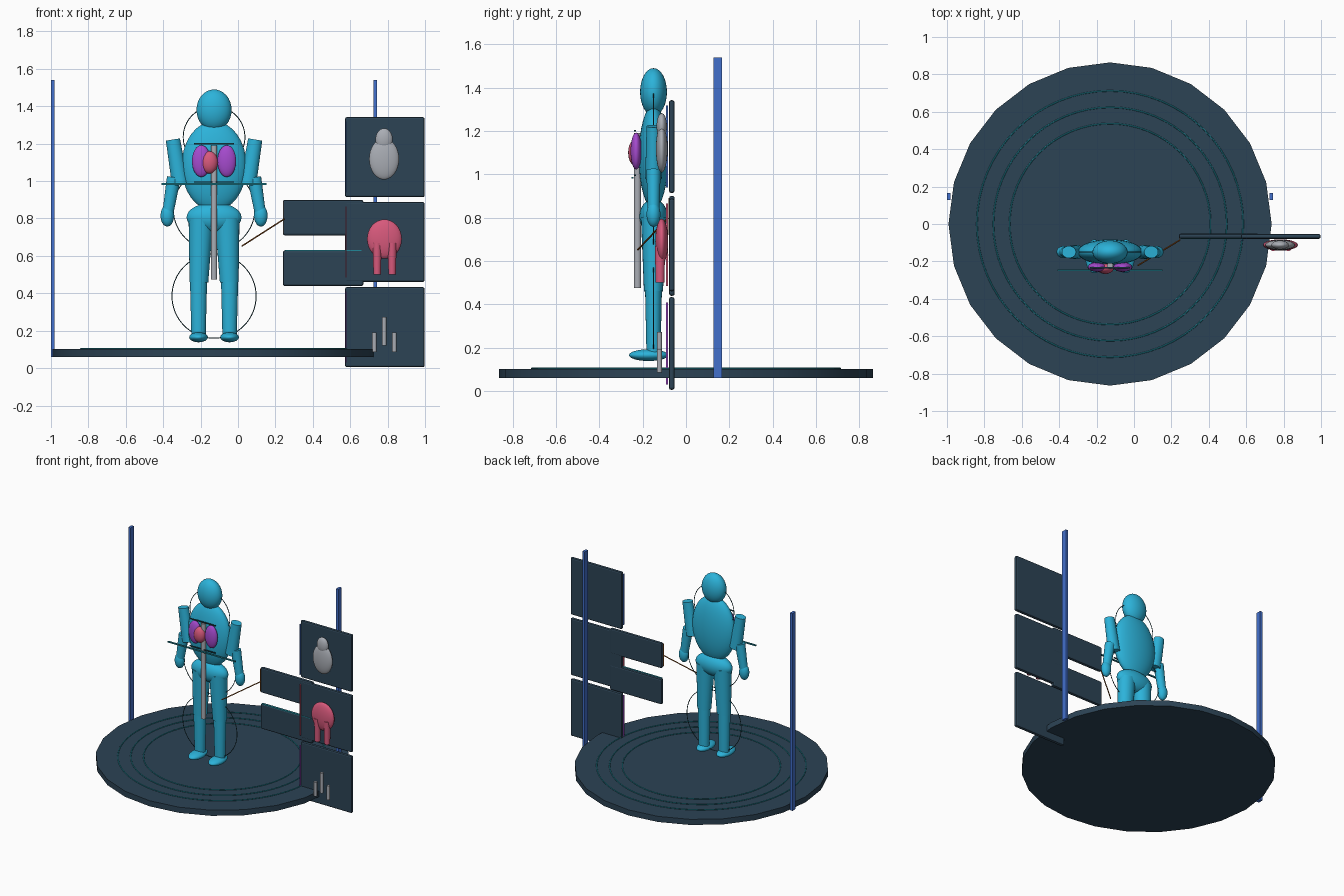
import bpy, math
from mathutils import Vector

cube = bpy.data.objects.get("Cube")
if cube:
    bpy.data.objects.remove(cube)


def material(name, color):
    m = bpy.data.materials.new(name)
    m.use_nodes = True
    m.diffuse_color = (*color, 1)
    m.node_tree.nodes["Principled BSDF"].inputs["Base Color"].default_value = (*color, 1)
    return m


slate = material("slate", (0.025, 0.056, 0.09))
cyan = material("cyan", (0.025, 0.45, 0.70))
teal = material("teal", (0.015, 0.25, 0.32))
dark_teal = material("dark teal", (0.015, 0.07, 0.09))
blue = material("blue", (0.055, 0.16, 0.60))
grey = material("bone grey", (0.40, 0.42, 0.46))
pink = material("pink", (0.68, 0.10, 0.20))
purple = material("purple", (0.38, 0.07, 0.62))
orange = material("orange", (0.30, 0.09, 0.013))

CX, CY = -0.128, -0.15      # centre of the figure


def finish(name, mat, smooth=True):
    ob = bpy.context.object
    ob.name = name
    ob.data.materials.append(mat)
    if smooth:
        bpy.ops.object.shade_smooth_by_angle(angle=math.radians(35))
    return ob


def ball(name, loc, size, mat):
    bpy.ops.mesh.primitive_uv_sphere_add(segments=32, ring_count=16, location=loc)
    bpy.context.object.scale = size
    return finish(name, mat)


def box(name, loc, size, mat, bevel=0):
    bpy.ops.mesh.primitive_cube_add(size=1, location=loc)
    bpy.context.object.scale = size
    bpy.ops.object.transform_apply(location=False, rotation=False, scale=True)
    ob = finish(name, mat, False)
    if bevel:
        mod = ob.modifiers.new("soft edge", "BEVEL")
        mod.width, mod.segments = bevel, 2
    return ob


def limb(name, start, end, r1, r2, mat, depth=1, sides=24):
    """Tapered rod between two points, with its y thickness scaled by depth."""
    a, b = Vector(start), Vector(end)
    bpy.ops.mesh.primitive_cone_add(vertices=sides, radius1=r1, radius2=r2,
                                    depth=(b - a).length, location=(a + b) / 2)
    ob = bpy.context.object
    ob.scale.y = depth
    bpy.ops.object.transform_apply(location=False, rotation=False, scale=True)
    ob.rotation_euler = (b - a).to_track_quat("Z", "Y").to_euler()
    if abs((b - a).y) < 1e-6:
        ob.rotation_euler = (0, math.atan2((b - a).x, (b - a).z), 0)
    return finish(name, mat)


def ring(name, loc, radius, thick, mat, upright=False):
    bpy.ops.mesh.primitive_torus_add(major_radius=radius, minor_radius=thick,
                                     major_segments=64, minor_segments=8, location=loc,
                                     rotation=(math.pi / 2 if upright else 0, 0, 0))
    return finish(name, mat)


# Platform with inlaid rings
bpy.ops.mesh.primitive_cylinder_add(vertices=24, radius=0.864, depth=0.042,
                                    location=(CX, 0, 0.08))
finish("platform", slate)
for i, r in enumerate((0.537, 0.624, 0.712)):
    ring(f"platform_ring_{i + 1}", (CX, 0, 0.103), r, 0.004, teal)

# Tall posts
for side, s in (("right", -1), ("left", 1)):
    box(f"{side}_post", (CX + s * 0.862, 0.147, 0.80), (0.02, 0.038, 1.48), blue)

# Figure: trunk and head
ball("head", (CX, CY, 1.38), (0.094, 0.062, 0.11), cyan)
limb("neck", (CX, CY, 1.22), (CX, CY, 1.33), 0.05, 0.045, cyan, 0.7)
ball("torso", (CX, CY, 1.08), (0.174, 0.068, 0.24), cyan)
ball("pelvis", (CX, CY, 0.805), (0.147, 0.065, 0.08), cyan)

# Figure: limbs
for side, s in (("right", -1), ("left", 1)):
    def at(x, z, y=CY):
        return (CX + s * x, y, z)
    limb(f"{side}_upper_arm", at(0.18, 0.98), at(0.22, 1.222), 0.045, 0.038, cyan, 0.85)
    limb(f"{side}_forearm", at(0.245, 0.84), at(0.215, 1.02), 0.03, 0.037, cyan, 0.9)
    ball(f"{side}_hand", at(0.25, 0.815), (0.036, 0.032, 0.058), cyan)
    limb(f"{side}_thigh", at(0.081, 0.46), at(0.07, 0.80), 0.05, 0.066, cyan, 0.88)
    limb(f"{side}_shin", at(0.083, 0.16), at(0.083, 0.48), 0.038, 0.046, cyan, 0.85)
    ball(f"{side}_foot", at(0.083, 0.165, -0.173), (0.05, 0.09, 0.027), cyan)
    ball(f"{side}_lung", at(0.068, 1.107, -0.23), (0.05, 0.026, 0.085), purple)

# Heart, spine and scan bars before the chest
ball("heart", (-0.153, -0.235, 1.10), (0.045, 0.032, 0.06), pink)
limb("spine", (CX, -0.224, 0.475), (CX, -0.224, 1.19), 0.017, 0.017, grey)
box("upper_chest_bar", (CX, -0.235, 1.20), (0.215, 0.008, 0.007), dark_teal)
box("lower_chest_bar", (CX, -0.235, 0.995), (0.215, 0.008, 0.007), dark_teal)
box("scan_bar", (CX, -0.247, 0.984), (0.56, 0.01, 0.009), teal)

# Upright halo rings
for name, z, r in (("head", 1.235, 0.165), ("hip", 0.85, 0.218), ("leg", 0.385, 0.225)):
    ring(f"{name}_halo", (CX, CY, z), r, 0.0025, dark_teal, True)

# Large display cards with a coloured edge strip
for name, z, mat in (("upper", 1.128, blue), ("middle", 0.674, pink), ("lower", 0.219, purple)):
    box(f"{name}_card", (0.785, -0.066, z), (0.426, 0.026, 0.428), slate, 0.01)
    box(f"{name}_card_strip", (0.577, -0.087, z), (0.007, 0.01, 0.38), mat)

# Small side panels, their trim, and the pointer
for name, z in (("upper", 0.805), ("lower", 0.534)):
    box(f"{name}_side_panel", (0.455, -0.065, z), (0.43, 0.026, 0.19), slate, 0.01)
box("orange_trim", (0.242, -0.075, 0.805), (0.005, 0.012, 0.17), orange)
box("teal_trim", (0.455, -0.075, 0.628), (0.41, 0.012, 0.005), teal)
limb("pointer", (0.02, -0.222, 0.652), (0.247, -0.085, 0.797), 0.004, 0.004, orange, sides=8)

# Upper card: rounded bone shape
ball("bone_body", (0.781, -0.112, 1.118), (0.08, 0.027, 0.11), grey)
ball("bone_head", (0.781, -0.112, 1.222), (0.046, 0.024, 0.06), grey)

# Middle card: domed organ with two stems
ball("organ_dome", (0.783, -0.112, 0.69), (0.093, 0.03, 0.105), pink)
for side, s in (("right", -1), ("left", 1)):
    x = 0.784 + s * 0.04
    limb(f"{side}_organ_stem", (x, -0.12, 0.50), (x, -0.12, 0.67), 0.02, 0.024, pink)

# Lower card: three small rods
for i, (x, z, h) in enumerate(((0.729, 0.138, 0.105), (0.781, 0.197, 0.15), (0.836, 0.138, 0.105))):
    limb(f"rod_{i + 1}", (x, -0.123, z - h / 2), (x, -0.123, z + h / 2), 0.012, 0.012, grey)
